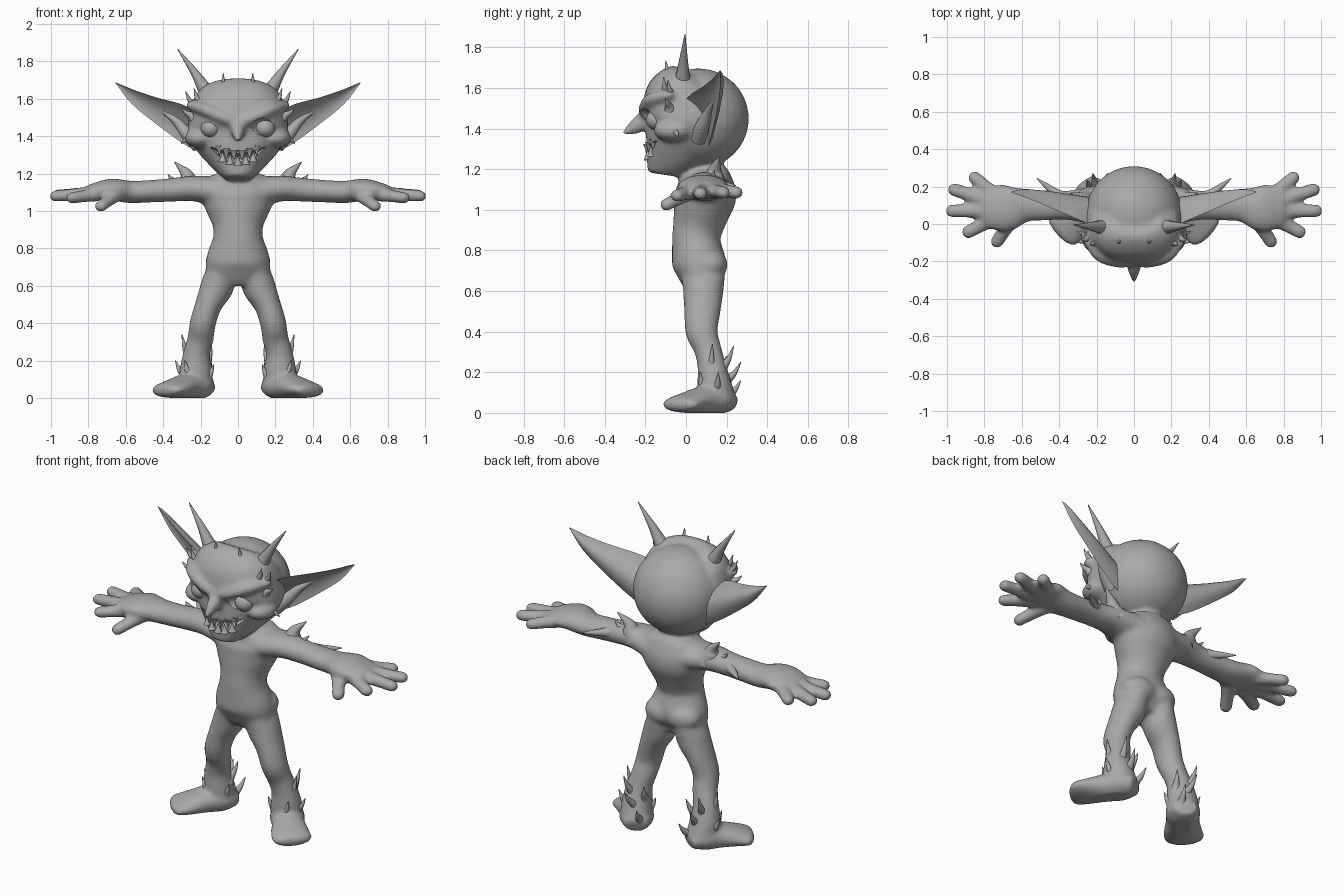
import bpy, bmesh, math
from mathutils import Vector, Matrix

cube = bpy.data.objects.get("Cube")
if cube:
    bpy.data.objects.remove(cube, do_unlink=True)

grey = bpy.data.materials.new("clay_grey")
grey.use_nodes = True
grey.diffuse_color = (0.4, 0.4, 0.4, 1)
grey.node_tree.nodes["Principled BSDF"].inputs["Base Color"].default_value = (0.4, 0.4, 0.4, 1)


def spline(rows, steps=4):
    """Smooth curve through rows of numbers."""
    rows = [Vector(r) for r in rows]
    ext = [2 * rows[0] - rows[1]] + rows + [2 * rows[-1] - rows[-2]]
    out = []
    for p, q, r, s in zip(ext, ext[1:], ext[2:], ext[3:]):
        for k in range(steps):
            t = k / steps
            out.append(0.5 * (2 * q + (r - p) * t + (2 * p - 5 * q + 4 * r - s) * t * t
                              + (3 * q - p - 3 * r + s) * t ** 3))
    return out + [rows[-1]]


def skin(bm, rings):
    """Join closed rings of points into a capped tube."""
    loops = [[bm.verts.new(p) for p in ring] for ring in rings]
    n = len(loops[0])
    for a, b in zip(loops, loops[1:]):
        for i in range(n):
            j = (i + 1) % n
            bm.faces.new((a[i], a[j], b[j], b[i]))
    bm.faces.new(loops[0][::-1])
    bm.faces.new(loops[-1])


def loft(bm, rows, up, rounded=False, sides=20, power=1.0):
    """Elliptical tube; each row is x, y, z, half width, half height."""
    rows = spline(rows)
    pts = [Vector(r[:3]) for r in rows]
    angles = [2 * math.pi * j / sides for j in range(sides)]
    unit = [[math.copysign(abs(c) ** power, c) for c in (math.cos(a), math.sin(a))]
            for a in angles]
    rings = []
    for i, r in enumerate(rows):
        t = (pts[min(i + 1, len(pts) - 1)] - pts[max(i - 1, 0)]).normalized()
        s = Vector(up).cross(t).normalized()
        n = t.cross(s)

        def ring(c, k):
            return [c + s * r[3] * k * u + n * r[4] * k * v for u, v in unit]
        rings.append(ring(pts[i], 1))
    if rounded:
        for a in (0.5, 0.95, 1.3, 1.5):
            rings.append(ring(pts[-1] + t * min(r[3], r[4]) * math.sin(a), math.cos(a)))
    skin(bm, rings)


def ball(bm, centre, radii):
    m = Matrix.Translation(centre) @ Matrix.Diagonal((*radii, 1))
    bmesh.ops.create_uvsphere(bm, u_segments=32, v_segments=20, radius=1, matrix=m)


def spike(bm, base, tip, r, bend=0.1):
    """Curved thorn with a flared root."""
    b, t = Vector(base), Vector(tip)
    d = t - b
    root = b + d * 0.25
    mid = b + d * 0.55 + Vector((d.x, d.y, 0)) * bend
    loft(bm, [(*b, r, r), (*root, r * 0.68, r * 0.68), (*mid, r * 0.4, r * 0.4),
              (*t, 0.002, 0.002)],
         (0, 1, 0) if abs(d.y) < 0.7 * d.length else (1, 0, 0), sides=10)


def mirror(bm):
    copy = bmesh.ops.duplicate(bm, geom=bm.verts[:] + bm.edges[:] + bm.faces[:])["geom"]
    for v in copy:
        if isinstance(v, bmesh.types.BMVert):
            v.co.x *= -1


def finish(bm, name):
    bmesh.ops.recalc_face_normals(bm, faces=bm.faces[:])
    mesh = bpy.data.meshes.new(name)
    bm.to_mesh(mesh)
    bm.free()
    mesh.materials.append(grey)
    ob = bpy.data.objects.new(name, mesh)
    bpy.context.collection.objects.link(ob)
    return ob


def shade(ob, angle=50):
    bpy.ops.object.select_all(action="DESELECT")
    ob.select_set(True)
    bpy.context.view_layer.objects.active = ob
    bpy.ops.object.shade_smooth_by_angle(angle=math.radians(angle))


# Arms, hands, legs and feet on the left side
bm = bmesh.new()
X, Y, Z = (1, 0, 0), (0, 1, 0), (0, 0, 1)
loft(bm, [(.08, .1, 1.1, .13, .085), (.24, .1, 1.12, .1, .068), (.36, .1, 1.112, .078, .063),
          (.48, .1, 1.105, .082, .06), (.58, .1, 1.102, .09, .06), (.68, .085, 1.115, .125, .058),
          (.78, .095, 1.1, .115, .045)], Z, True)
for base, tip in [((.74, .15, 1.1), (.855, .25, 1.085)), ((.77, .12, 1.095), (.965, .185, 1.085)),
                  ((.77, .07, 1.095), (.978, .07, 1.08)), ((.75, .03, 1.09), (.89, -.045, 1.07)),
                  ((.65, .03, 1.09), (.735, -.098, 1.025))]:
    mid = (Vector(base) + Vector(tip)) / 2
    loft(bm, [(*base, .048, .04), (*mid, .038, .034), (*tip, .036, .031)], Z, True)
loft(bm, [(.085, .085, .7, .075, .11), (.11, .085, .6, .09, .1), (.157, .08, .5, .072, .09),
          (.188, .077, .4, .07, .08), (.2, .105, .32, .07, .068), (.22, .125, .24, .072, .07),
          (.225, .14, .14, .088, .085), (.215, .16, .04, .085, .095)], Y)
loft(bm, [(.175, .225, .05, .065, .045), (.215, .16, .065, .095, .075), (.275, .085, .062, .092, .07),
          (.34, .01, .05, .108, .052), (.383, -.03, .042, .112, .04)], Z, True)
# Cheeks, brow ridges and buttocks
ball(bm, (.2, -.06, 1.39), (.085, .1, .055))
ball(bm, (.065, .115, .73), (.11, .09, .08))
loft(bm, [(.012, -.195, 1.475, .035, .035), (.09, -.193, 1.505, .04, .035),
          (.18, -.163, 1.545, .04, .035), (.25, -.08, 1.565, .03, .025)], Z, True)
mirror(bm)

# Torso, cranium, face and nose
for sections, power in (([(1.28, .09, .085, .085), (1.21, .09, .095, .1), (1.165, .095, .19, .125),
                          (1.08, .097, .2, .152), (1, .078, .17, .14), (.92, .06, .135, .125),
                          (.86, .05, .133, .118), (.8, .055, .155, .125), (.73, .065, .172, .132),
                          (.66, .07, .165, .1), (.61, .08, .1, .07)], 1),
                        ([(1.172, -.1, .07, .085), (1.2, -.095, .1, .1), (1.24, -.08, .135, .125),
                          (1.3, -.05, .185, .165), (1.37, -.015, .24, .195), (1.43, 0, .27, .2),
                          (1.5, 0, .262, .215), (1.56, 0, .25, .2), (1.62, .02, .22, .16),
                          (1.66, .04, .15, .11)], .85)):
    loft(bm, [(0, y, z, rx, ry) for z, y, rx, ry in sections], Y, sides=32, power=power)
ball(bm, (0, .06, 1.45), (.257, .25, .247))
loft(bm, [(0, -.17, 1.47, .04, .04), (0, -.235, 1.42, .042, .036),
          (0, -.275, 1.395, .028, .022), (0, -.306, 1.38, .014, .012)], X, True)
body = finish(bm, "body")

# Mouth slit and eye socket cutter
bm = bmesh.new()
ball(bm, (.148, -.22, 1.443), (.08, .07, .056))
mirror(bm)
loft(bm, [(-.145, -.22, 1.34, .12, .004), (-.07, -.22, 1.295, .11, .024),
          (0, -.22, 1.28, .09, .03), (.07, -.22, 1.295, .11, .024),
          (.145, -.22, 1.34, .12, .004)], Z)
cutter = finish(bm, "mouth_and_socket_cutter")
cutter.hide_render = True

# Fuse the body into one skin, soften it and carve the face
fuse = body.modifiers.new("fuse", "REMESH")
fuse.mode, fuse.voxel_size = "VOXEL", 0.011
soften = body.modifiers.new("soften", "SMOOTH")
soften.factor, soften.iterations = 0.5, 11
carve = body.modifiers.new("carve", "BOOLEAN")
carve.operation, carve.object = "DIFFERENCE", cutter
bpy.context.view_layer.objects.active = body
for name in ("fuse", "soften", "carve"):
    bpy.ops.object.modifier_apply(modifier=name)
bpy.data.objects.remove(cutter, do_unlink=True)
for v in body.data.vertices:
    v.co.z = max(v.co.z, 0)
shade(body)

# Cupped pointed ears, hollow towards the front
bm = bmesh.new()
upper = spline([(.2, -.02, 1.52), (.3, .025, 1.57), (.43, .08, 1.605),
                (.55, .13, 1.645), (.655, .168, 1.688)])
lower = spline([(.2, .11, 1.31), (.3, .125, 1.365), (.45, .15, 1.475),
                (.57, .165, 1.575), (.655, .172, 1.684)])
n = 10
rings = []
for i, (p, q) in enumerate(zip(upper, lower)):
    out = (Vector((1, .2, .25)).cross(q - p).normalized() + Vector((0, .4, 0))).normalized()
    depth = .085 * (1 - i / (len(upper) - 1)) ** 0.6
    us = [(k / n, 1) for k in range(n + 1)] + [(k / n, .4) for k in range(n - 1, 0, -1)]
    rings.append([p.lerp(q, u) + out * depth * f * math.sin(math.pi * u) ** .8 for u, f in us])
skin(bm, rings)
# Rounded fold at the root of the ear
loft(bm, [(.21, .06, 1.35, .04, .04), (.27, .08, 1.41, .035, .035),
          (.33, .11, 1.48, .022, .022), (.41, .14, 1.54, .008, .008)], Y, True)
mirror(bm)
shade(finish(bm, "ears"), 60)

# Eyeballs
bm = bmesh.new()
ball(bm, (.145, -.143, 1.443), (.054, .054, .05))
mirror(bm)
shade(finish(bm, "eyes"))

# Horns and small head spikes
bm = bmesh.new()
spike(bm, (.13, -.02, 1.58), (.322, -.005, 1.865), .056, -.03)
for base, tip in [((.085, -.08, 1.63), (.078, -.1, 1.735)), ((.2, -.1, 1.56), (.235, -.11, 1.655)),
                  ((.23, -.07, 1.55), (.28, -.09, 1.64)), ((.24, -.08, 1.5), (.3, -.1, 1.55)),
                  ((.24, -.06, 1.4), (.305, -.04, 1.36))]:
    spike(bm, base, tip, .028)
mirror(bm)
shade(finish(bm, "horns"))

# Spikes on shoulders, forearms and ankles
bm = bmesh.new()
spike(bm, (.24, .13, 1.13), (.34, .165, 1.262), .075, -.15)
for base, tip in [((.3, .12, 1.13), (.375, .14, 1.195)), ((.4, .15, 1.12), (.52, .245, 1.12)),
                  ((.255, .12, .18), (.3, .13, .34)), ((.27, .15, .09), (.335, .16, .2)),
                  ((.23, .165, .19), (.25, .235, .33)), ((.2, .18, .13), (.22, .27, .25)),
                  ((.17, .15, .17), (.14, .2, .28)), ((.25, .085, .1), (.285, .07, .2)),
                  ((.17, .12, .09), (.13, .1, .18)), ((.17, .19, .06), (.14, .27, .16))]:
    spike(bm, base, tip, .034)
mirror(bm)
shade(finish(bm, "limb_spikes"))

# Two rows of pointed teeth along the grin
bm = bmesh.new()
for row, xs in ((1, (.022, .062, .1)), (-1, (.042, .082))):
    for x in xs:
        y, z = -.19 + 3 * x * x, 1.283 + 2.8 * x * x
        spike(bm, (x, y, z + row * .038), (x, y - .004, z - row * .015), .024, 0)
mirror(bm)
spike(bm, (0, -.185, 1.245), (0, -.19, 1.298), .024, 0)
shade(finish(bm, "teeth"))
